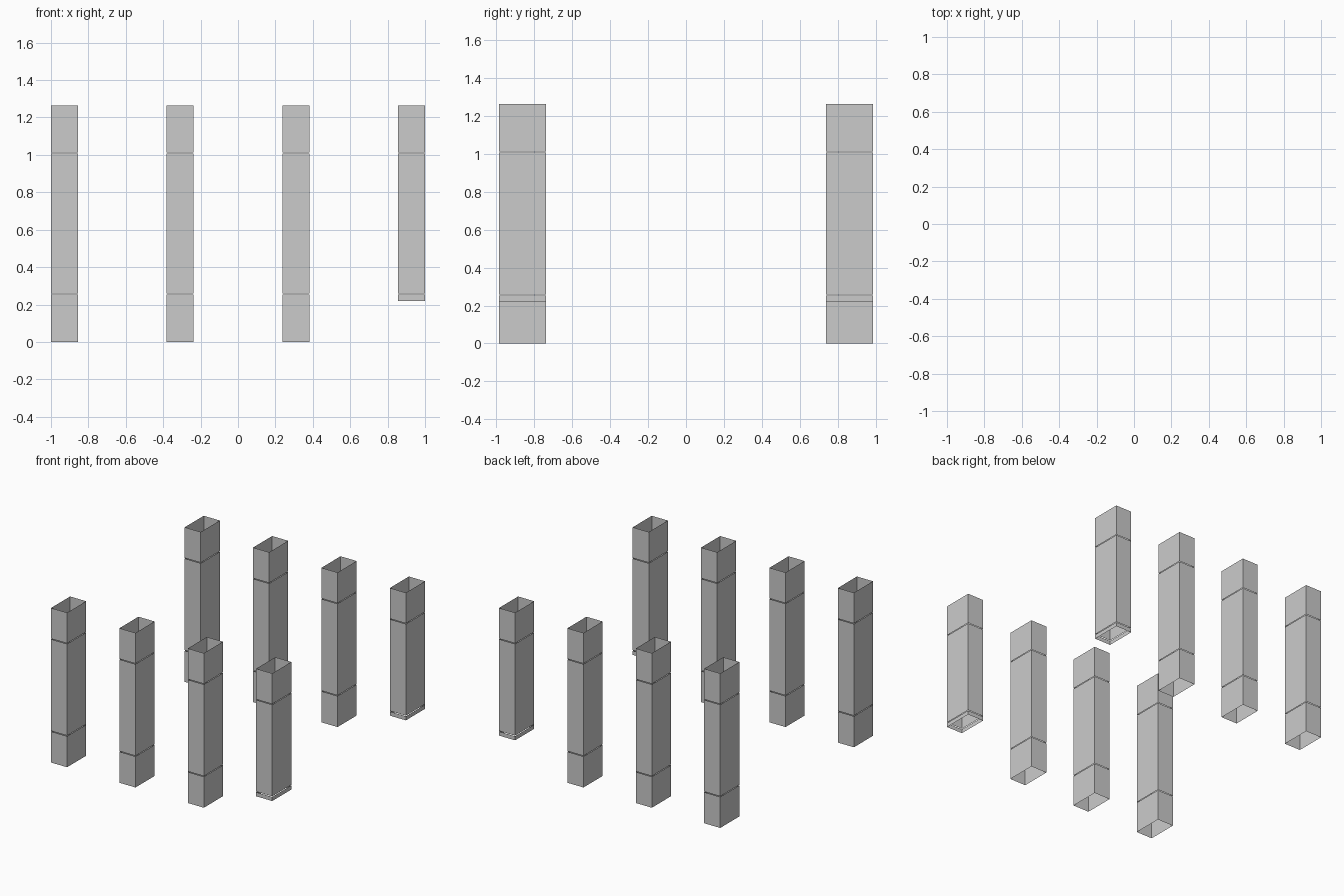
import bpy
import bmesh

if "Cube" in bpy.data.objects:
    bpy.data.objects.remove(bpy.data.objects["Cube"])

W, D = 0.145, 0.246                      # column footprint
XS = [-0.9275 + i * 0.6183 for i in range(4)]
Y = 0.863
TOP, SHORT_BOTTOM = 1.263, 0.22
JOINTS = (0.256, 1.010)
GAP = 0.005


def sleeve(name, x, y, z0, z1):
    """Rectangular open-ended sleeve made of thin sheet walls."""
    bm = bmesh.new()
    hx, hy = W / 2, D / 2
    corners = [(-hx, -hy), (hx, -hy), (hx, hy), (-hx, hy)]
    low = [bm.verts.new((cx, cy, z0)) for cx, cy in corners]
    high = [bm.verts.new((cx, cy, z1)) for cx, cy in corners]
    for i in range(4):
        j = (i + 1) % 4
        bm.faces.new((low[i], low[j], high[j], high[i]))
    mesh = bpy.data.meshes.new(name)
    bm.to_mesh(mesh)
    bm.free()
    obj = bpy.data.objects.new(name, mesh)
    obj.location = (x, y, 0)
    bpy.context.collection.objects.link(obj)


# Two rows of four columns; the right-hand pair starts higher up
for row, y in (("front", -Y), ("back", Y)):
    for i, x in enumerate(XS):
        bottom = SHORT_BOTTOM if i == 3 else 0.0
        tag = f"{row}_column_{i + 1}"
        sleeve(tag + "_base", x, y, bottom, JOINTS[0] - GAP / 2)
        sleeve(tag + "_shaft", x, y, JOINTS[0] + GAP / 2, JOINTS[1] - GAP / 2)
        sleeve(tag + "_top", x, y, JOINTS[1] + GAP / 2, TOP)
